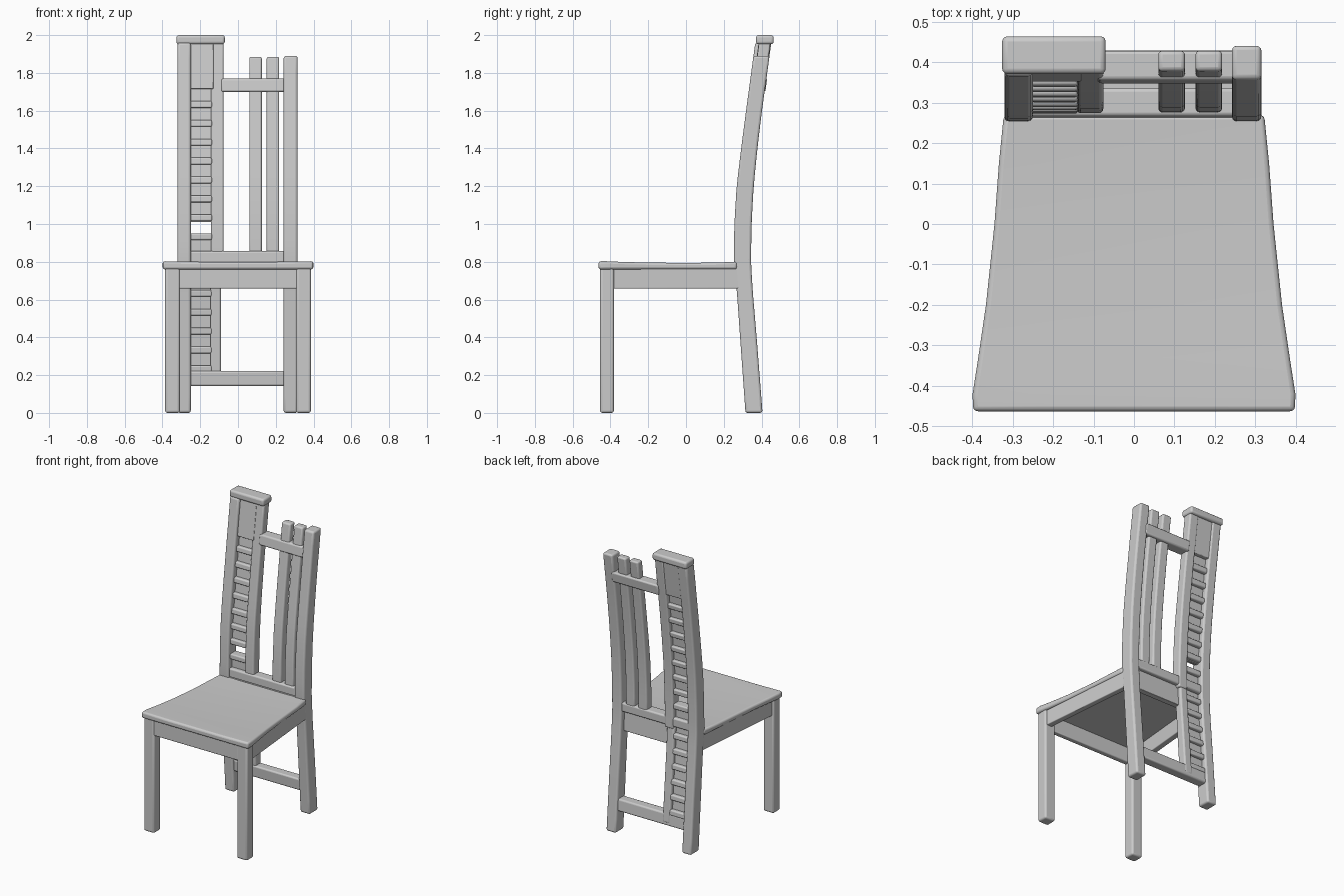
import bpy, bmesh, math

if "Cube" in bpy.data.objects:
    bpy.data.objects.remove(bpy.data.objects["Cube"])

# Side profile of the curved back: (z, front y, back y)
PROFILE = [(0, .315, .405), (.35, .29, .378), (.66, .268, .352), (.8, .253, .344),
           (1.0, .256, .347), (1.2, .268, .358), (1.4, .292, .378), (1.6, .318, .402),
           (1.8, .345, .43), (2.0, .372, .457)]


def depth(z):
    for (z0, f0, b0), (z1, f1, b1) in zip(PROFILE, PROFILE[1:]):
        if z <= z1:
            t = (z - z0) / (z1 - z0)
            return f0 + (f1 - f0) * t, b0 + (b1 - b0) * t
    return PROFILE[-1][1:]


def finish(bm, name, bevel):
    bmesh.ops.recalc_face_normals(bm, faces=bm.faces)
    mesh = bpy.data.meshes.new(name)
    bm.to_mesh(mesh)
    bm.free()
    ob = bpy.data.objects.new(name, mesh)
    bpy.context.collection.objects.link(ob)
    if bevel:
        m = ob.modifiers.new("soft_edges", 'BEVEL')
        m.width, m.segments = bevel, 3
        m.limit_method, m.angle_limit = 'ANGLE', math.radians(40)
    bpy.ops.object.select_all(action='DESELECT')
    bpy.context.view_layer.objects.active = ob
    ob.select_set(True)
    bpy.ops.object.shade_smooth_by_angle(angle=math.radians(40))
    return ob


def loft(name, rings, bevel):
    """Closed solid through a list of rings with equal point counts."""
    bm = bmesh.new()
    rows = [[bm.verts.new(p) for p in r] for r in rings]
    n = len(rows[0])
    for a, b in zip(rows, rows[1:]):
        for i in range(n):
            j = (i + 1) % n
            bm.faces.new((a[i], a[j], b[j], b[i]))
    bm.faces.new(rows[0][::-1])
    bm.faces.new(rows[-1])
    return finish(bm, name, bevel)


def back_part(name, x0, x1, z0, z1, front=0, back=0, bevel=.01):
    """Upright that follows the curve of the back, inset front and back."""
    n = max(1, round((z1 - z0) / .09))
    rings = []
    for i in range(n + 1):
        z = z0 + (z1 - z0) * i / n
        f, b = depth(z)
        f, b = f + front, b - back
        rings.append([(x0, f, z), (x1, f, z), (x1, b, z), (x0, b, z)])
    return loft(name, rings, bevel)


def box(name, x0, x1, y0, y1, z0, z1, bevel=.01):
    return loft(name, [[(x0, y0, z), (x1, y0, z), (x1, y1, z), (x0, y1, z)] for z in (z0, z1)], bevel)


# Seat: flared outline with a shallow dip, lofted front to back
outline = [(-.463, .398, .803), (-.42, .399, .803), (-.33, .385, .799), (-.2, .366, .796),
           (0, .345, .794), (.15, .334, .796), (.27, .322, .80)]
loft("seat", [[(-w, y, .76), (w, y, .76), (w, y, t), (w * .5, y, t - .003), (-w * .5, y, t - .003), (-w, y, t)]
              for y, w, t in outline], .012)

# Front legs and aprons
box("front_apron", -.32, .32, -.45, -.415, .658, .765, .006)
for s, side in ((-1, "left"), (1, "right")):
    a, b = sorted((s * .308, s * .386))
    box("front_leg_" + side, a, b, -.455, -.382, 0, .77, .012)
    loft("side_apron_" + side,
         [[(s * x, y, .658), (s * (x - .04), y, .658), (s * (x - .04), y, .77), (s * x, y, .77)]
          for x, y in ((.376, -.40), (.313, .29))], .005)

# Rear posts, inner stile and vertical slats
back_part("rear_post_left", -.32, -.25, 0, 1.96, bevel=.012)
back_part("rear_post_right", .242, .315, 0, 1.89, bevel=.012)
back_part("inner_stile_upper", -.142, -.076, .78, 1.96, .02, .004)
back_part("inner_stile_lower", -.146, -.09, .16, .79, .018, .01)
back_part("slat_1", .06, .126, .82, 1.885, .022, .012)
back_part("slat_2", .152, .218, .82, 1.885, .022, .012)

# Top panel and its cap
back_part("top_panel", -.26, -.13, 1.715, 1.96, .018, .008, .004)
box("top_cap", -.326, -.07, .371, .464, 1.952, 2.0, .013)

# Horizontal rails
back_part("upper_rail", -.09, .26, 1.70, 1.77, .015, -.004)
back_part("lower_rail", -.26, .26, .795, .856, .012, .008)
back_part("rear_apron", -.26, .26, .66, .80, .01, .035, .004)
back_part("rear_stretcher", -.26, .26, .142, .222, .012, .012)

# Ladder rungs and the thin web behind them, with one open gap
for i in range(14):
    z = .225 + .1 * i if i < 6 else .925 + .1 * (i - 6)
    back_part(f"ladder_rung_{i + 1}", -.256, -.138, z + .008 - .018, z + .008 + .018, .018, .01, .008)
for name, z0, z1 in (("lower", .2, .94), ("upper", 1.01, 1.73)):
    back_part("ladder_web_" + name, -.256, -.138, z0, z1, .04, .034, 0)
